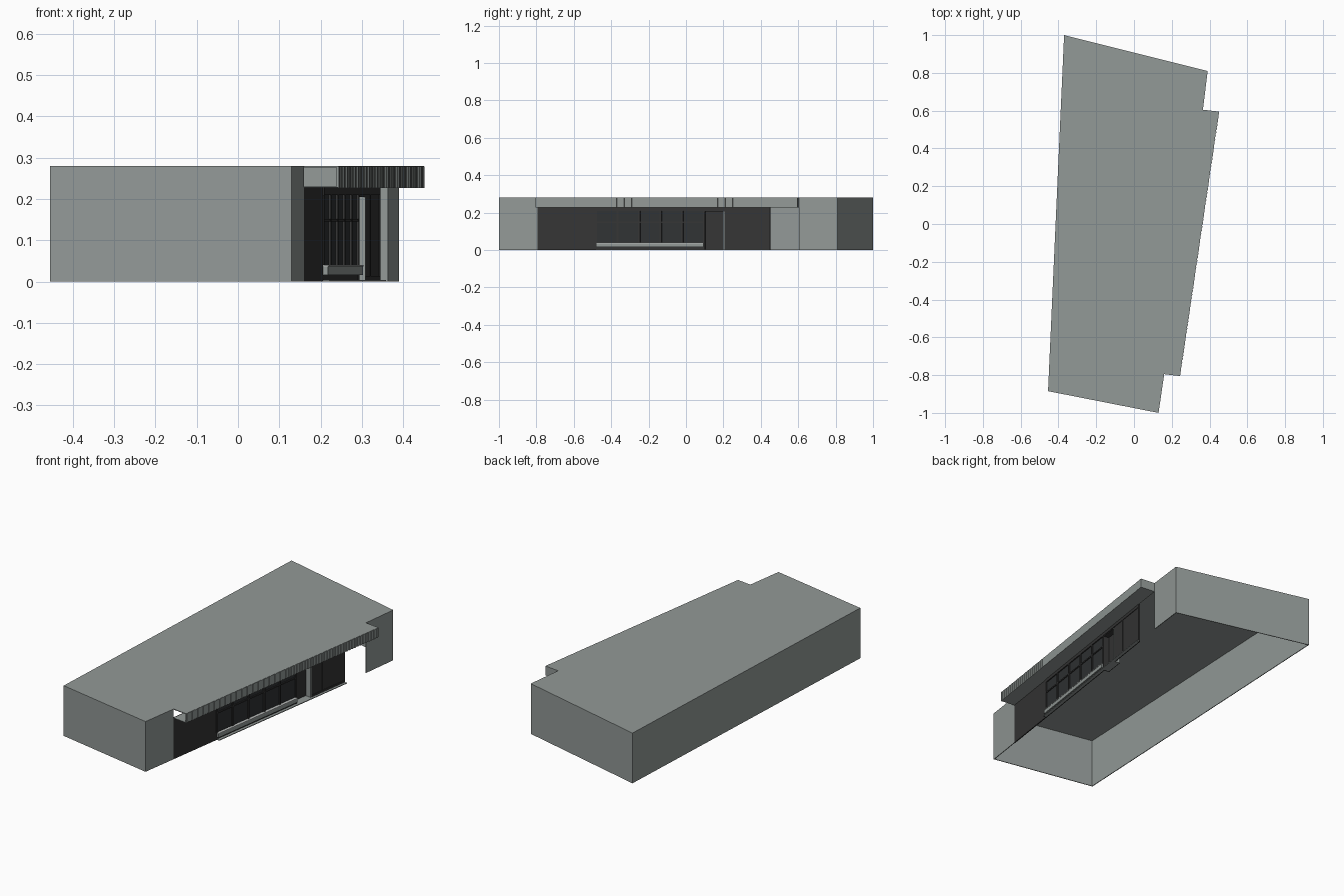
import bpy, bmesh
from mathutils import Vector

cube = bpy.data.objects.get("Cube")
if cube:
    bpy.data.objects.remove(cube)


def material(name, rgb):
    m = bpy.data.materials.new(name)
    m.use_nodes = True
    m.diffuse_color = (*rgb, 1)
    m.node_tree.nodes["Principled BSDF"].inputs["Base Color"].default_value = (*rgb, 1)
    return m


GREY = material("wall grey", (0.29, 0.32, 0.31))
DARK = material("storefront charcoal", (0.035, 0.035, 0.035))
GLASS = material("dark glass", (0.03, 0.032, 0.034))
PALE = material("pale sill", (0.5, 0.52, 0.51))

TOP, EAVE, T = 0.28, 0.23, 0.004


def finish(name, bm, mat):
    bmesh.ops.recalc_face_normals(bm, faces=bm.faces)
    mesh = bpy.data.meshes.new(name)
    bm.to_mesh(mesh)
    bm.free()
    mesh.materials.append(mat)
    obj = bpy.data.objects.new(name, mesh)
    bpy.context.collection.objects.link(obj)


def add_prism(bm, outline, z0, z1):
    """Extrude a plan outline between two heights."""
    face = bm.faces.new([bm.verts.new((p[0], p[1], z0)) for p in outline])
    moved = bmesh.ops.extrude_face_region(bm, geom=[face])["geom"]
    bmesh.ops.translate(bm, vec=(0, 0, z1 - z0),
                        verts=[v for v in moved if isinstance(v, bmesh.types.BMVert)])


def prism(name, outline, z0, z1, mat):
    bm = bmesh.new()
    add_prism(bm, outline, z0, z1)
    finish(name, bm, mat)


def strip(p, q, inner, outer):
    """Plan rectangle along p-q; outward is to the left of travel."""
    d = (q - p).normalized()
    n = Vector((-d.y, d.x))
    return [p + n * inner, q + n * inner, q + n * outer, p + n * outer]


# Plan corners, clockwise from the back right corner
back_r, back_l = Vector((-0.37, 1.0)), Vector((0.39, 0.81))
notch_b, eave_b = Vector((0.365, 0.605)), Vector((0.45, 0.595))
eave_f, notch_f = Vector((0.243, -0.805)), Vector((0.16, -0.795))
front_l, front_r = Vector((0.13, -1.0)), Vector((-0.455, -0.885))

# Roof and outer walls, open underneath
prism("roof", [back_r, back_l, notch_b, eave_b, eave_f, notch_f, front_l, front_r],
      TOP - T, TOP, GREY)
walls = {"back_wall": (back_r, back_l), "back_return_wall": (back_l, notch_b),
         "front_return_wall": (notch_f, front_l), "front_wall": (front_l, front_r),
         "side_wall": (front_r, back_r)}
for name, (p, q) in walls.items():
    prism(name, strip(p, q, -T, 0), 0, TOP - T, GREY)

# Canopy: soffit, fascia, back end cap and fine vertical ribs
prism("canopy_soffit", [notch_b, eave_b, eave_f, notch_f], EAVE - 0.002, EAVE, GREY)
prism("canopy_fascia", strip(eave_b, eave_f, -T, 0), EAVE, TOP - T, GREY)
prism("canopy_end", strip(notch_b, eave_b, -T, 0), EAVE, TOP - T, GREY)
ribs = bmesh.new()
COUNT = 70
for i in range(COUNT):
    a = eave_b.lerp(eave_f, (i + 0.25) / COUNT)
    b = eave_b.lerp(eave_f, (i + 0.75) / COUNT)
    add_prism(ribs, strip(a, b, 0, 0.002), EAVE - 0.003, TOP - 0.001)
finish("fascia_ribs", ribs, GREY)


def on_front(y):
    return notch_f.lerp(notch_b, (y - notch_f.y) / (notch_b.y - notch_f.y))


def panel(name, y0, y1, z0, z1, inner, outer, mat):
    prism(name, strip(on_front(y1), on_front(y0), inner, outer), z0, z1, mat)


# Storefront: solid walls, header and base
WIN0, WIN1, DOOR1, END = -0.48, 0.095, 0.205, 0.45
panel("solid_wall", -0.795, WIN0, 0, EAVE, -0.006, 0, DARK)
panel("header", WIN0, END, 0.21, EAVE, -0.006, 0.003, DARK)
panel("window_base", WIN0, WIN1, 0, 0.04, -0.006, 0, DARK)
panel("window_sill", WIN0, WIN1, 0.016, 0.036, -0.006, 0.012, GREY)
panel("window_sill_cap", WIN0, WIN1, 0.036, 0.04, -0.006, 0.014, PALE)
panel("threshold", WIN0, END, 0, 0.004, 0, 0.016, GREY)

# Window glass with mullions and a transom
panel("window_glass", WIN0, WIN1, 0.04, 0.21, -0.006, -0.003, GLASS)
BAYS = 5
for i in range(BAYS + 1):
    y = WIN0 + (WIN1 - WIN0) * i / BAYS
    panel("mullion", y - 0.005, y + 0.005, 0.04, 0.21, -0.006, 0.003, DARK)
panel("transom", WIN0, WIN1, 0.145, 0.152, -0.005, 0.002, DARK)

# Recessed doorway
panel("door", WIN1, DOOR1, 0, 0.205, -0.034, -0.03, DARK)
panel("doorway_floor", WIN1, DOOR1, 0, 0.004, -0.03, 0, GREY)
panel("doorway_ceiling", WIN1, DOOR1, 0.205, 0.21, -0.034, 0, DARK)
for y, mat in ((WIN1 + 0.003, DARK), (DOOR1 - 0.003, GREY)):
    panel("door_jamb", y - 0.003, y + 0.003, 0, 0.205, -0.034, 0.003, mat)

# Panelled bays beyond the door
for y0, y1 in ((DOOR1, 0.29), (0.29, END)):
    panel("side_panel", y0, y1, 0, 0.21, -0.006, 0, DARK)
    panel("panel_edge", y1 - 0.006, y1, 0, 0.21, 0, 0.003, DARK)
panel("panel_base", DOOR1, END, 0.004, 0.014, 0, 0.003, DARK)
